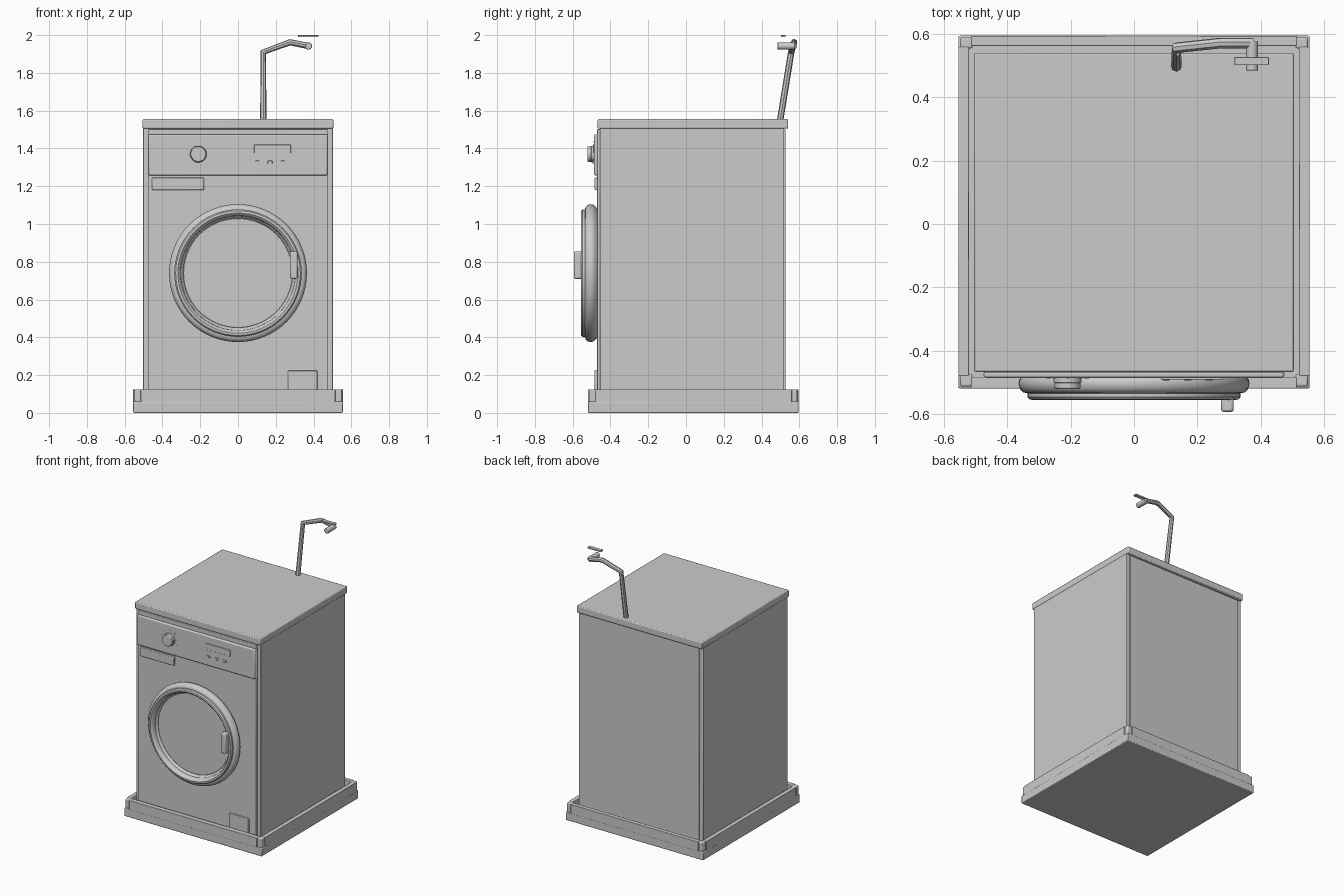
import bpy, math

if "Cube" in bpy.data.objects:
    bpy.data.objects.remove(bpy.data.objects["Cube"])


def finish(o, name, bevel=0.0, segments=2):
    o.name = name
    if bevel:
        m = o.modifiers.new("Bevel", 'BEVEL')
        m.width, m.segments, m.limit_method = bevel, segments, 'ANGLE'
    bpy.ops.object.shade_smooth_by_angle(angle=math.radians(35))
    return o


def box(name, x, y, z, bevel=0.003):
    """Box from (min, max) ranges."""
    bpy.ops.mesh.primitive_cube_add(size=1, location=[sum(r) / 2 for r in (x, y, z)])
    o = bpy.context.object
    o.scale = [r[1] - r[0] for r in (x, y, z)]
    bpy.ops.object.transform_apply(location=False, rotation=False, scale=True)
    return finish(o, name, bevel)


def rod(name, x, z, r, y, bevel=0.003, verts=32):
    """Cylinder lying along y."""
    bpy.ops.mesh.primitive_cylinder_add(vertices=verts, radius=r, depth=y[1] - y[0],
                                        location=(x, sum(y) / 2, z),
                                        rotation=(math.pi / 2, 0, 0))
    return finish(bpy.context.object, name, bevel)


def lathe_y(name, profile, x, z, n=64):
    """Revolve (radius, y) points around an axis along y."""
    verts, faces, k = [], [], len(profile)
    for i in range(n):
        a = 2 * math.pi * i / n
        verts += [(r * math.cos(a), y, r * math.sin(a)) for r, y in profile]
        j = (i + 1) % n
        faces += [(i * k + p, i * k + p + 1, j * k + p + 1, j * k + p) for p in range(k - 1)]
    me = bpy.data.meshes.new(name)
    me.from_pydata(verts, [], faces)
    o = bpy.data.objects.new(name, me)
    o.location = (x, 0, z)
    bpy.context.collection.objects.link(o)
    bpy.ops.object.select_all(action='DESELECT')
    o.select_set(True)
    bpy.context.view_layer.objects.active = o
    bpy.ops.object.mode_set(mode='EDIT')
    bpy.ops.mesh.select_all(action='SELECT')
    bpy.ops.mesh.normals_make_consistent(inside=False)
    bpy.ops.object.mode_set(mode='OBJECT')
    return finish(o, name)


# Drip tray: slab, four walls and slim corner posts
box("tray_base", (-.555, .555), (-.52, .595), (0, .06), .005)
box("tray_wall_front", (-.515, .515), (-.52, -.483), (.055, .125))
box("tray_wall_back", (-.515, .515), (.563, .595), (.055, .125))
for s, side in ((-1, "left"), (1, "right")):
    xs = sorted((s * .522, s * .555))
    box("tray_wall_" + side, xs, (-.48, .56), (.055, .125))
    px = sorted((s * .51, s * .55))
    box("tray_post_front_" + side, px, (-.514, -.475), (.055, .125), .006)
    box("tray_post_back_" + side, px, (.555, .589), (.055, .125), .006)

# Cabinet
box("cabinet", (-.503, .503), (-.455, .52), (.055, 1.51), .004)
box("front_panel", (-.475, .475), (-.47, -.45), (.06, 1.503), .004)
box("back_panel", (-.475, .475), (.515, .527), (.09, 1.5), .002)
box("lid", (-.505, .505), (-.468, .541), (1.505, 1.555), .006)

# Control panel, drawer and filter hatch
box("control_panel", (-.475, .475), (-.487, -.465), (1.257, 1.475), .008)
box("detergent_drawer", (-.455, -.18), (-.484, -.465), (1.18, 1.245), .004)
box("filter_hatch", (.265, .42), (-.484, -.465), (.12, .225), .004)
box("display", (.085, .28), (-.492, -.48), (1.375, 1.42), .002)
for i in range(3):
    x = .09 + .0675 * i
    box(f"button_{i + 1}", (x, x + .024), (-.494, -.48), (1.319, 1.335), .002)
rod("dial_base", -.21, 1.37, .044, (-.502, -.48), .003)
rod("dial_knob", -.21, 1.37, .041, (-.521, -.49), .004)
for i in range(7):
    a = math.radians(-30 + 40 * i)
    rod(f"dial_mark_{i + 1}", -.21 + .065 * math.cos(a), 1.37 + .065 * math.sin(a),
        .004, (-.4885, -.482), 0, 8)

# Round door: stepped ring, glass and grip
lathe_y("door_ring", [(.335, -.465), (.352, -.478), (.363, -.492), (.365, -.505),
                      (.361, -.521), (.35, -.532), (.337, -.535), (.337, -.547),
                      (.33, -.555), (.318, -.556), (.309, -.55), (.304, -.538),
                      (.302, -.522), (.294, -.514), (.288, -.505), (.286, -.465)], 0, .74)
rod("door_glass", 0, .74, .29, (-.508, -.465), .004, 64)
box("door_grip", (.275, .315), (-.594, -.545), (.71, .855), .008)

# Tap: bent pipe, outlet and lever plate
cu = bpy.data.curves.new("tap_pipe", 'CURVE')
cu.dimensions, cu.bevel_depth, cu.bevel_resolution, cu.use_fill_caps = '3D', .017, 2, True
path = [(.134, .497, 1.54), (.134, .557, 1.91), (.275, .572, 1.962), (.375, .572, 1.942)]
sp = cu.splines.new('POLY')
sp.points.add(len(path) - 1)
for p, co in zip(sp.points, path):
    p.co = (*co, 1)
pipe = bpy.data.objects.new("tap_pipe", cu)
bpy.context.collection.objects.link(pipe)
bpy.ops.object.select_all(action='DESELECT')
pipe.select_set(True)
bpy.context.view_layer.objects.active = pipe
bpy.ops.object.convert(target='MESH')
finish(bpy.context.object, "tap_pipe")
rod("tap_outlet", .373, 1.942, .019, (.485, .577), .003, 16)
box("tap_lever", (.318, .426), (.502, .528), (1.989, 2.0), .002)
